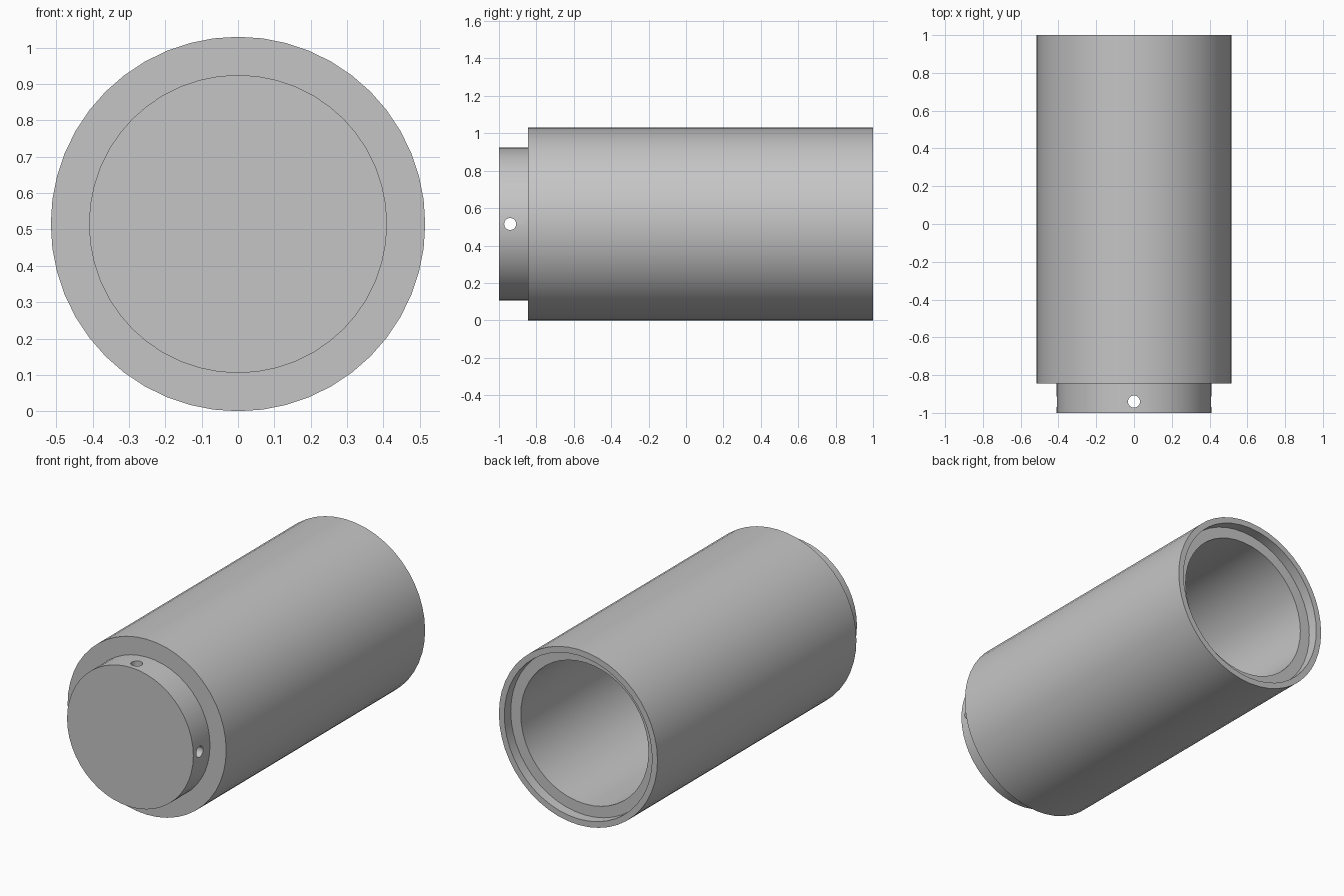
import bpy
import bmesh
from math import pi, radians
from mathutils import Matrix, Vector

SIDES = 48
RADIUS = 0.515      # outer radius, also the height of the axis
NECK = 0.41
BORE = 0.415
SOCKET = 0.48
SHOULDER_Y = -0.845
HOLE_Y = -0.94
HOLE_RADIUS = 0.032

old = bpy.data.objects.get("Cube")
if old:
    bpy.data.objects.remove(old, do_unlink=True)

grey = bpy.data.materials.new("plain_grey")
grey.use_nodes = True
colour = (0.56, 0.56, 0.56, 1)
grey.diffuse_color = colour
grey.node_tree.nodes["Principled BSDF"].inputs["Base Color"].default_value = colour


def make_object(name, bm):
    mesh = bpy.data.meshes.new(name)
    bm.to_mesh(mesh)
    bm.free()
    mesh.materials.append(grey)
    obj = bpy.data.objects.new(name, mesh)
    bpy.context.collection.objects.link(obj)
    return obj


def lathe(name, profile):
    """Spin a (radius, y) profile around the lengthwise axis."""
    bm = bmesh.new()
    verts = [bm.verts.new((r, y, RADIUS)) for r, y in profile]
    edges = [bm.edges.new(pair) for pair in zip(verts, verts[1:])]
    bmesh.ops.spin(bm, geom=verts + edges, cent=(0, 0, RADIUS), axis=(0, 1, 0),
                   angle=2 * pi, steps=SIDES, use_merge=False)
    bmesh.ops.remove_doubles(bm, verts=bm.verts, dist=0.0005)
    bmesh.ops.recalc_face_normals(bm, faces=bm.faces)
    return make_object(name, bm)


def drill(target, name, rotation):
    """Cut a round hole straight through the neck."""
    bm = bmesh.new()
    bmesh.ops.create_cone(bm, cap_ends=True, segments=32, depth=1.2,
                          radius1=HOLE_RADIUS, radius2=HOLE_RADIUS,
                          matrix=Matrix.Translation(Vector((0, HOLE_Y, RADIUS))) @ rotation)
    cutter = make_object(name, bm)
    cutter.hide_render = True
    mod = target.modifiers.new(name, "BOOLEAN")
    mod.operation = "DIFFERENCE"
    mod.solver = "EXACT"
    mod.object = cutter
    bpy.ops.object.modifier_apply(modifier=mod.name)
    bpy.data.objects.remove(cutter, do_unlink=True)


# Closed neck, shoulder, tube wall, stepped socket and blind bore
tube = lathe("tube_body", [
    (0, -1), (NECK, -1), (NECK, SHOULDER_Y), (RADIUS, SHOULDER_Y),
    (RADIUS, 1), (SOCKET, 1), (SOCKET, 0.94), (BORE, 0.94),
    (BORE, -0.74), (0, -0.74)])

bpy.ops.object.select_all(action="DESELECT")
tube.select_set(True)
bpy.context.view_layer.objects.active = tube

# Crossed pin holes through the neck
drill(tube, "upright_hole", Matrix.Identity(4))
drill(tube, "sideways_hole", Matrix.Rotation(pi / 2, 4, "Y"))

bpy.ops.object.shade_smooth_by_angle(angle=radians(30))
